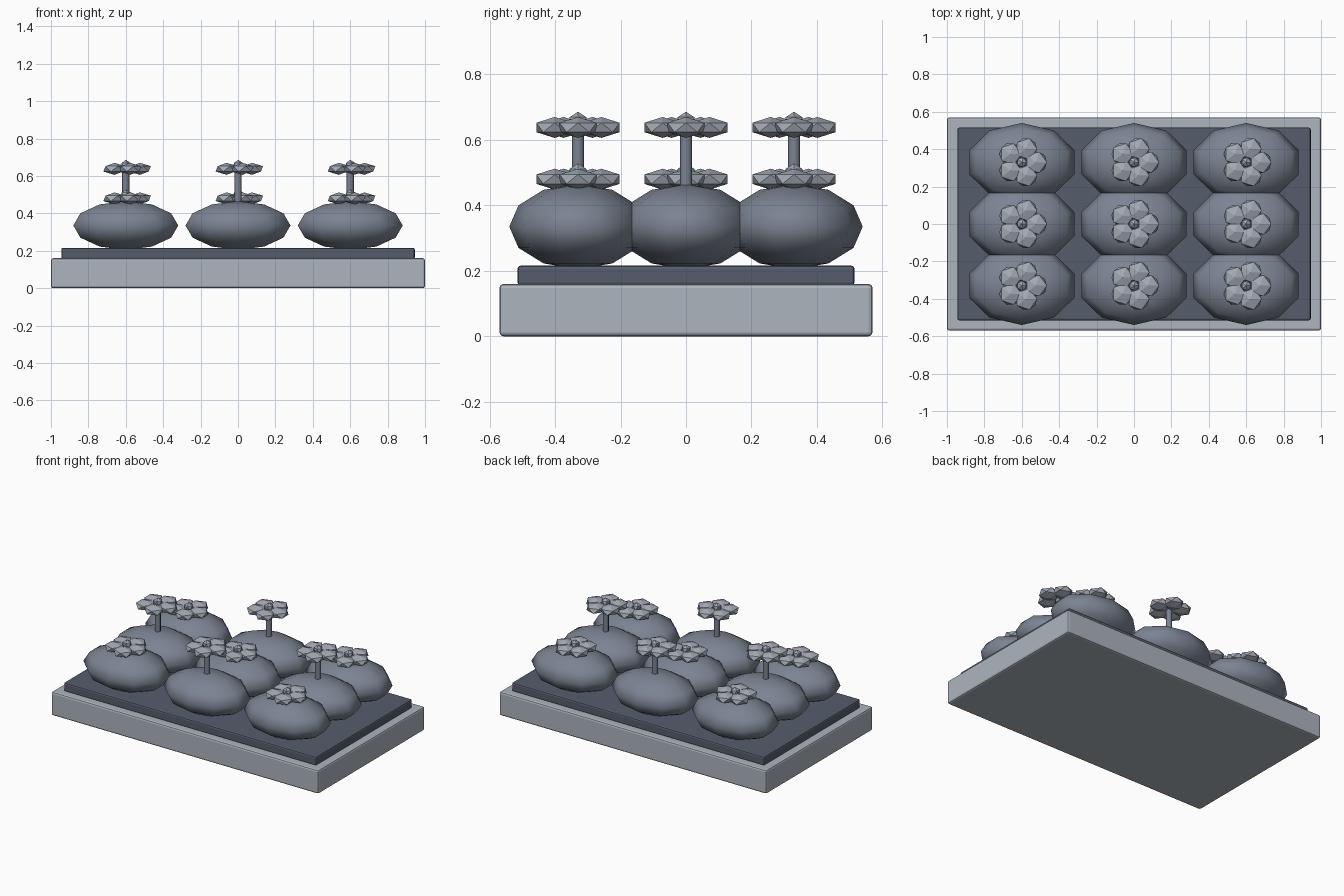
import bpy
from math import cos, sin, tau, radians

if "Cube" in bpy.data.objects:
    bpy.data.objects.remove(bpy.data.objects["Cube"])


def material(name, rgb):
    m = bpy.data.materials.new(name)
    m.diffuse_color = (*rgb, 1)
    m.use_nodes = True
    m.node_tree.nodes["Principled BSDF"].inputs["Base Color"].default_value = m.diffuse_color
    return m


STONE = material("pale_grey", (0.42, 0.46, 0.52))
SOIL = material("dark_slate", (0.09, 0.11, 0.15))
LEAF = material("mid_slate", (0.20, 0.23, 0.29))
PETAL = material("light_slate", (0.36, 0.40, 0.46))


def finish(name, mat, scale=(1, 1, 1), smooth=False):
    o = bpy.context.object
    o.name = name
    o.scale = scale
    bpy.ops.object.transform_apply(location=False, rotation=False, scale=True)
    o.data.materials.append(mat)
    if smooth:
        bpy.ops.object.shade_smooth_by_angle(angle=radians(60))
    return o


def slab(name, sx, sy, z0, z1, bevel, mat):
    bpy.ops.mesh.primitive_cube_add(size=1, location=(0, 0, (z0 + z1) / 2))
    o = finish(name, mat, (sx, sy, z1 - z0))
    b = o.modifiers.new("soft_edges", 'BEVEL')
    b.width = bevel
    b.segments = 2


def flower(x, y, z, tag):
    # stem rising out of the bush
    z0 = 0.38
    bpy.ops.mesh.primitive_cylinder_add(vertices=8, radius=0.019, depth=z - z0,
                                        location=(x, y, (z + z0) / 2))
    finish("stem_" + tag, LEAF, smooth=True)
    # five flattened faceted petals
    for k in range(5):
        a = tau * k / 5
        bpy.ops.mesh.primitive_ico_sphere_add(
            subdivisions=1, radius=1,
            location=(x + 0.075 * cos(a), y + 0.075 * sin(a), z))
        finish(f"petal_{tag}_{k}", PETAL, (0.066, 0.066, 0.032))
    # raised flower centre
    bpy.ops.mesh.primitive_ico_sphere_add(subdivisions=1, radius=0.03,
                                          location=(x, y, z + 0.018))
    finish("flower_centre_" + tag, PETAL)


# planter base and soil bed
slab("planter_base", 2.0, 1.14, 0.0, 0.16, 0.012, STONE)
slab("soil_bed", 1.89, 1.03, 0.155, 0.216, 0.01, SOIL)

# three by three bushes, alternating short and tall flowers
for i, x in enumerate((-0.6, 0, 0.6)):
    for j, y in enumerate((-0.33, 0, 0.33)):
        tag = f"{i}_{j}"
        bpy.ops.mesh.primitive_uv_sphere_add(segments=10, ring_count=6, radius=1,
                                             location=(x, y, 0.335))
        finish("bush_" + tag, LEAF, (0.295, 0.21, 0.13), smooth=True)
        flower(x, y, 0.638 if (i + j) % 2 else 0.48, tag)
